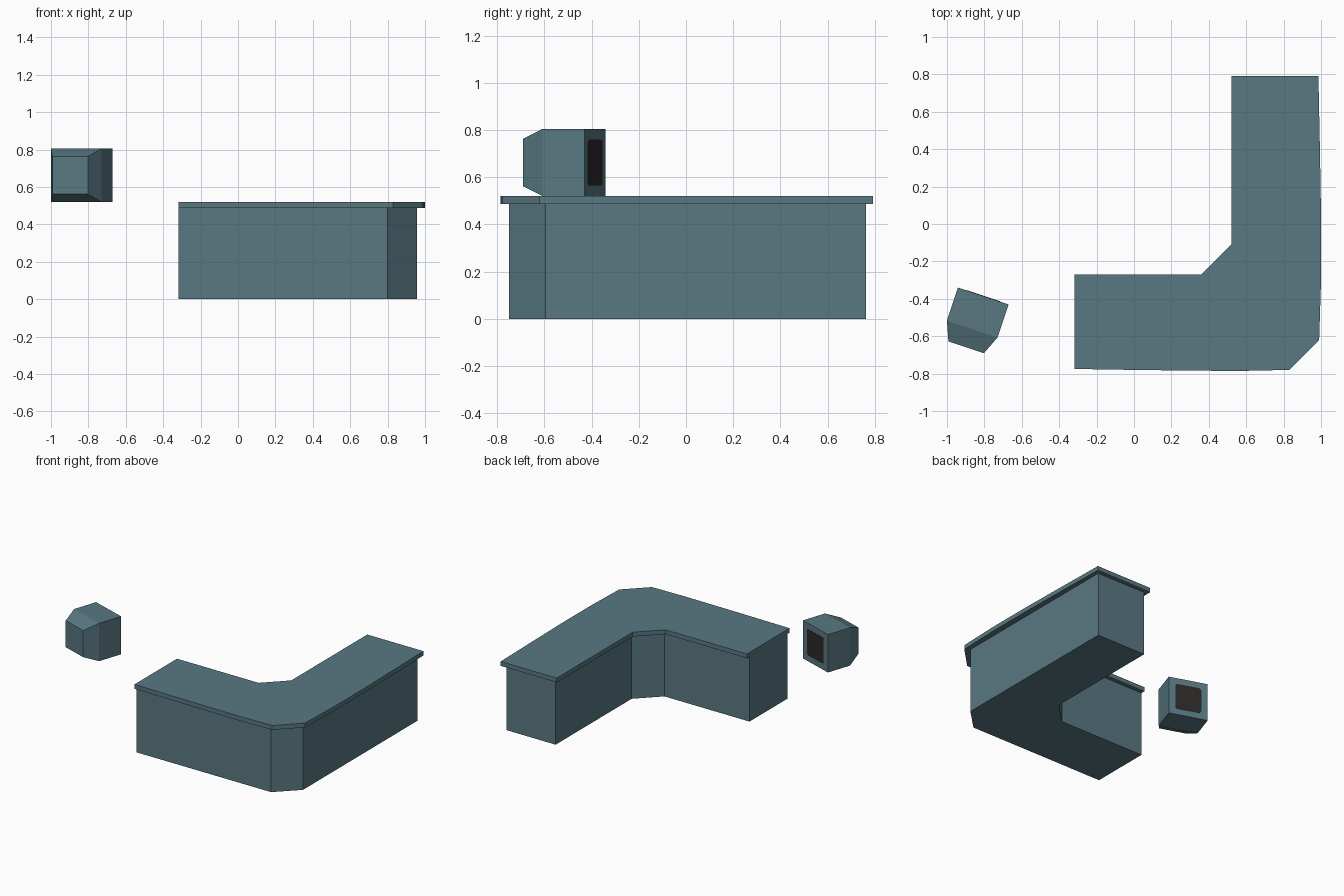
import bpy, bmesh, math
from mathutils import Vector

if "Cube" in bpy.data.objects:
    bpy.data.objects.remove(bpy.data.objects["Cube"])


def material(name, rgb):
    m = bpy.data.materials.new(name)
    m.diffuse_color = (*rgb, 1)
    m.use_nodes = True
    m.node_tree.nodes["Principled BSDF"].inputs["Base Color"].default_value = m.diffuse_color
    return m


TEAL = material("slate teal", (0.1, 0.19, 0.225))
DARK = material("screen black", (0.026, 0.022, 0.022))


def loft(name, rings, mat):
    """Closed solid through matching rings of points, capped at both ends."""
    bm = bmesh.new()
    rows = [[bm.verts.new(p) for p in ring] for ring in rings]
    n = len(rows[0])
    for a, b in zip(rows, rows[1:]):
        for i in range(n):
            j = (i + 1) % n
            bm.faces.new((a[i], a[j], b[j], b[i]))
    bm.faces.new(rows[0][::-1])
    bm.faces.new(rows[-1])
    bmesh.ops.recalc_face_normals(bm, faces=bm.faces)
    mesh = bpy.data.meshes.new(name)
    bm.to_mesh(mesh)
    bm.free()
    mesh.materials.append(mat)
    obj = bpy.data.objects.new(name, mesh)
    bpy.context.collection.objects.link(obj)
    return obj


def prism(name, outline, z0, z1, mat):
    return loft(name, [[(x, y, z) for x, y in outline] for z in (z0, z1)], mat)


# L-shaped counter body with chamfered corner
prism("counter_body", [(-0.318, -0.75), (0.80, -0.75), (0.957, -0.595),
                       (0.957, 0.762), (0.55, 0.762), (0.55, -0.14),
                       (0.39, -0.30), (-0.318, -0.30)], 0, 0.487, TEAL)

# overhanging worktop, outer edges bulge very slightly
prism("worktop", [(-0.318, -0.775), (0.05, -0.781), (0.55, -0.786), (0.83, -0.78),
                  (0.99, -0.62), (1.0, -0.3), (1.0, 0.05), (0.994, 0.4),
                  (0.986, 0.792), (0.52, 0.792), (0.52, -0.11),
                  (0.36, -0.27), (-0.318, -0.27)], 0.487, 0.52, TEAL)

# monitor frame: u runs along the screen, n points out of it
CENTRE = Vector((-0.806, -0.385, 0.6625))
ANGLE = math.atan2(-0.09, 0.27)
U = Vector((math.cos(ANGLE), math.sin(ANGLE), 0))
N = Vector((-U.y, U.x, 0))


def ring(hw, hh, depth, cut=0):
    if cut:  # rounded corners
        pts = []
        for k, (sx, sz) in enumerate([(1, 1), (-1, 1), (-1, -1), (1, -1)]):
            for t in (0, 45, 90):
                a = math.radians(90 * k + t)
                pts.append((sx * (hw - cut) + cut * math.cos(a),
                            sz * (hh - cut) + cut * math.sin(a)))
    else:
        pts = [(hw, hh), (-hw, hh), (-hw, -hh), (hw, -hh)]
    return [CENTRE + U * a + N * depth + Vector((0, 0, b)) for a, b in pts]


# monitor casing tapering toward the rear
loft("monitor_casing", [ring(0.1425, 0.1425, 0), ring(0.1425, 0.1425, -0.187),
                        ring(0.1, 0.1, -0.289)], TEAL)

# screen plate
loft("screen", [ring(0.095, 0.097, -0.002, 0.018),
                ring(0.095, 0.097, 0.002, 0.018)], DARK)
